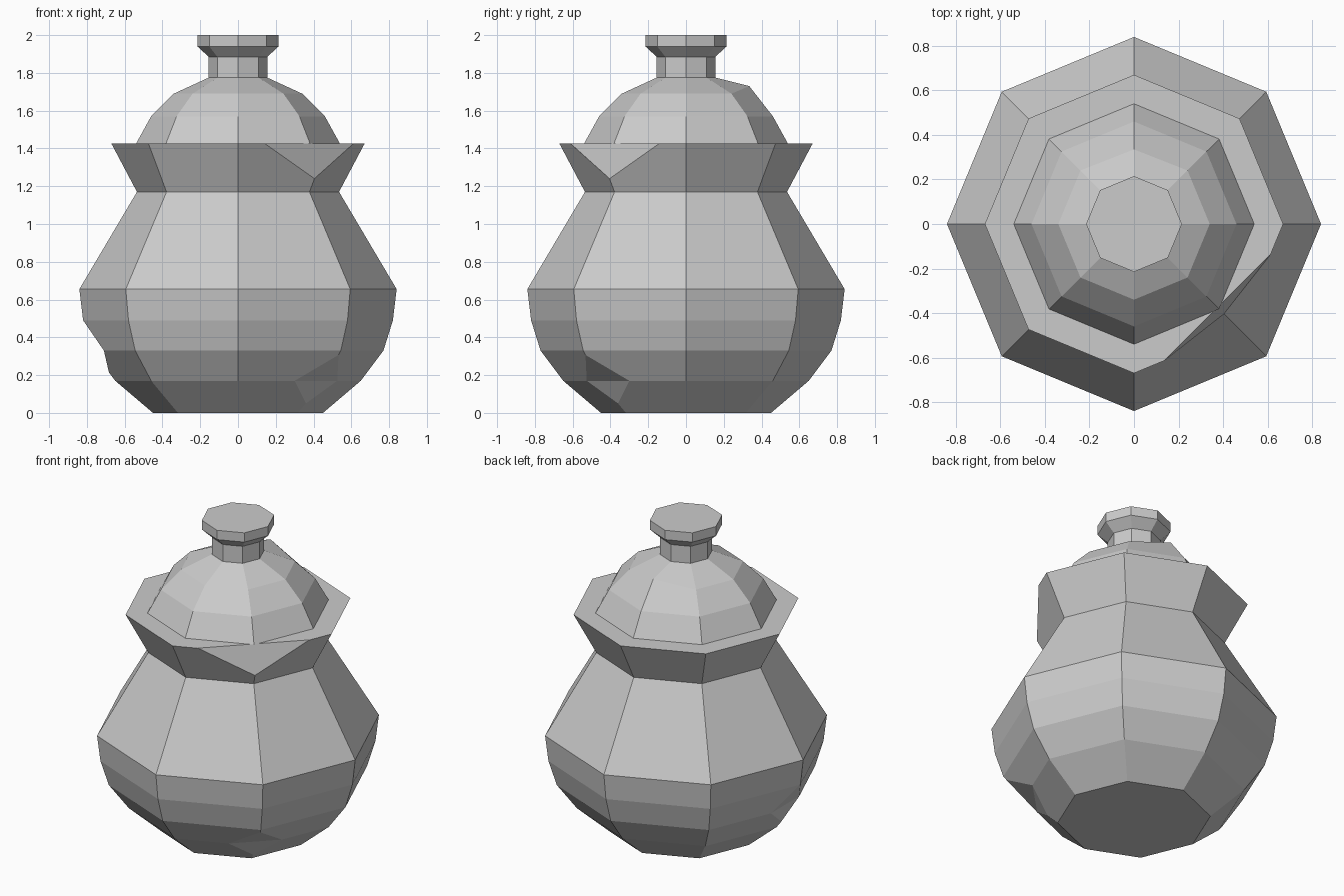
import bpy
import bmesh
from math import cos, sin, pi
from mathutils import Vector

cube = bpy.data.objects.get("Cube")
if cube:
    bpy.data.objects.remove(cube)

SIDES = 8

stone = bpy.data.materials.new("grey_stone")
stone.use_nodes = True
GREY = (0.6, 0.6, 0.6, 1)
stone.diffuse_color = GREY
stone.node_tree.nodes["Principled BSDF"].inputs["Base Color"].default_value = GREY


def make_object(name, bm):
    bmesh.ops.recalc_face_normals(bm, faces=bm.faces)
    mesh = bpy.data.meshes.new(name)
    bm.to_mesh(mesh)
    bm.free()
    mesh.materials.append(stone)
    obj = bpy.data.objects.new(name, mesh)
    bpy.context.collection.objects.link(obj)
    return obj


def lathe(name, profile, tweak=None):
    """Turn a (radius, height) profile into a closed faceted solid."""
    bm = bmesh.new()
    rings = [[bm.verts.new((r * cos(2 * pi * i / SIDES), r * sin(2 * pi * i / SIDES), z))
              for i in range(SIDES)] for r, z in profile]
    for low, high in zip(rings, rings[1:]):
        for i in range(SIDES):
            j = (i + 1) % SIDES
            bm.faces.new((low[i], low[j], high[j], high[i]))
    bm.faces.new(rings[0][::-1])
    bm.faces.new(rings[-1])
    if tweak:
        tweak(rings)
    return make_object(name, bm)


def chip(target, points):
    """Cut the convex hull of the points out of the target."""
    bm = bmesh.new()
    for p in points:
        bm.verts.new(p)
    bmesh.ops.convex_hull(bm, input=bm.verts)
    cutter = make_object("chip_cutter", bm)
    cutter.hide_render = True
    mod = target.modifiers.new("chip", 'BOOLEAN')
    mod.operation = 'DIFFERENCE'
    mod.solver = 'EXACT'
    mod.object = cutter
    bpy.context.view_layer.objects.active = target
    bpy.ops.object.modifier_apply(modifier=mod.name)
    bpy.data.objects.remove(cutter)


# Urn body with flared rim
body = lathe("urn_body", [(0.45, 0), (0.65, 0.17), (0.77, 0.33), (0.82, 0.49),
                          (0.84, 0.655), (0.535, 1.17), (0.67, 1.425)])

# Broken rim corner
low = Vector((0.404, -0.404, 1.24))
ends = [Vector((0.14, -0.61, 1.425)), Vector((0.61, -0.14, 1.425))]
chip(body, [low, (0.9, -0.9, 1.5)] + [low + 1.3 * (e - low) for e in ends])

# Notch near the foot, front corner
chip(body, [(0.3, -0.526, 0.17), (0.526, -0.3, 0.17), (0.36, -0.36, 0.05),
            (0.535, -0.535, 0.31), (0.7, -0.7, 0.16)])

# Notch on the belly, side corner
chip(body, [(-0.71, 0.145, 0.33), (-0.71, -0.145, 0.33), (-0.68, 0, 0.2),
            (-0.82, 0, 0.49), (-1, 0, 0.32)])


# Domed lid, one corner lifted at the back
def lift_corner(rings):
    rings[2][2].co = (0, 0.335, 1.73)


lathe("lid", [(0.54, 1.425), (0.46, 1.57), (0.34, 1.69), (0.155, 1.775)], lift_corner)

# Lid knob
lathe("lid_knob", [(0.155, 1.775), (0.155, 1.885), (0.215, 1.94), (0.215, 2.0)])
